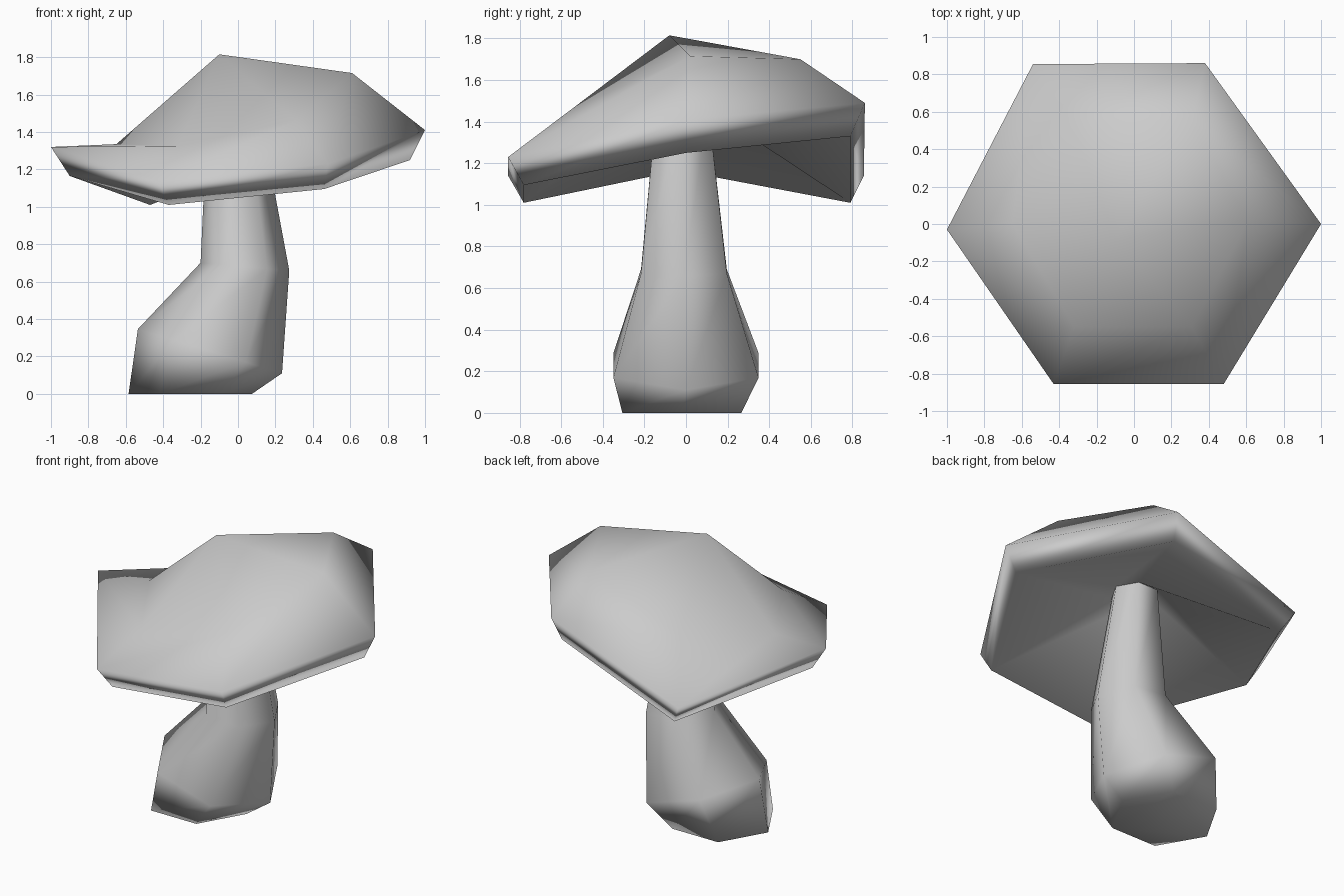
import bpy, bmesh
from math import cos, sin, radians

cube = bpy.data.objects.get("Cube")
if cube:
    bpy.data.objects.remove(cube)

# One plain grey for the whole model
grey = bpy.data.materials.new("plain_grey")
grey.use_nodes = True
colour = (0.6, 0.6, 0.6, 1)
grey.diffuse_color = colour
grey.node_tree.nodes["Principled BSDF"].inputs["Base Color"].default_value = colour


def hexagon(cx, cy, cz, radius, tilt=0):
    """Six-sided ring, first corner at -x; tilt in degrees raises that corner."""
    t = radians(tilt)
    ring = []
    for i in range(6):
        a = radians(180 + 60 * i)
        along = radius * cos(a)
        ring.append((cx + along * cos(t), cy + radius * sin(a), cz - along * sin(t)))
    return ring


def loft(name, rings, floor=False, peak=None, split=()):
    """Join six-sided rings in order, with an optional flat floor and peak.
    Bands listed in split are cut into triangles."""
    bm = bmesh.new()
    loops = [[bm.verts.new(p) for p in ring] for ring in rings]
    for k, (a, b) in enumerate(zip(loops, loops[1:])):
        for i in range(6):
            j = (i + 1) % 6
            if k in split:
                bm.faces.new((a[i], a[j], b[j]))
                bm.faces.new((a[i], b[j], b[i]))
            else:
                bm.faces.new((a[i], a[j], b[j], b[i]))
    if floor:
        bm.faces.new(loops[0][::-1])
    if peak:
        tip = bm.verts.new(peak)
        top = loops[-1]
        for i in range(6):
            bm.faces.new((top[i], top[(i + 1) % 6], tip))
    for face in bm.faces:
        face.smooth = True
    mesh = bpy.data.meshes.new(name)
    bm.to_mesh(mesh)
    bm.free()
    mesh.materials.append(grey)
    obj = bpy.data.objects.new(name, mesh)
    bpy.context.collection.objects.link(obj)
    # Large faces lead the smooth shading
    obj.modifiers.new("soft_shading", 'WEIGHTED_NORMAL').mode = 'FACE_AREA'
    return obj


# Bent stem: foot, bulge, neck and the ring where it meets the cap
joint = hexagon(-0.02, -0.018, 1.46, 0.145)
loft("stem", [
    hexagon(-0.255, -0.02, 0, 0.33),
    hexagon(-0.15, 0, 0.228, 0.403, 17),
    hexagon(0.037, -0.01, 0.68, 0.238, 5),
    joint,
], floor=True)

# Lopsided hollow cap: lower lip, rim and crown, each listed from the -x corner
lip = [(-0.9, -0.03, 1.165), (-0.37, -0.78, 1.01), (0.46, -0.78, 1.095),
       (0.92, 0, 1.25), (0.35, 0.79, 1.33), (-0.47, 0.79, 1.01)]
rim = [(-1, -0.03, 1.32), (-0.43, -0.855, 1.14), (0.48, -0.855, 1.23),
       (1, 0, 1.41), (0.38, 0.86, 1.49), (-0.54, 0.855, 1.14)]
crown = [(-0.65, 0, 1.335), (-0.32, -0.55, 1.325), (0.31, -0.55, 1.46),
         (0.61, 0.02, 1.715), (0.31, 0.55, 1.7), (-0.34, 0.55, 1.45)]
loft("cap", [joint, lip, rim, crown], peak=(-0.1, -0.08, 1.815), split=(2,))
